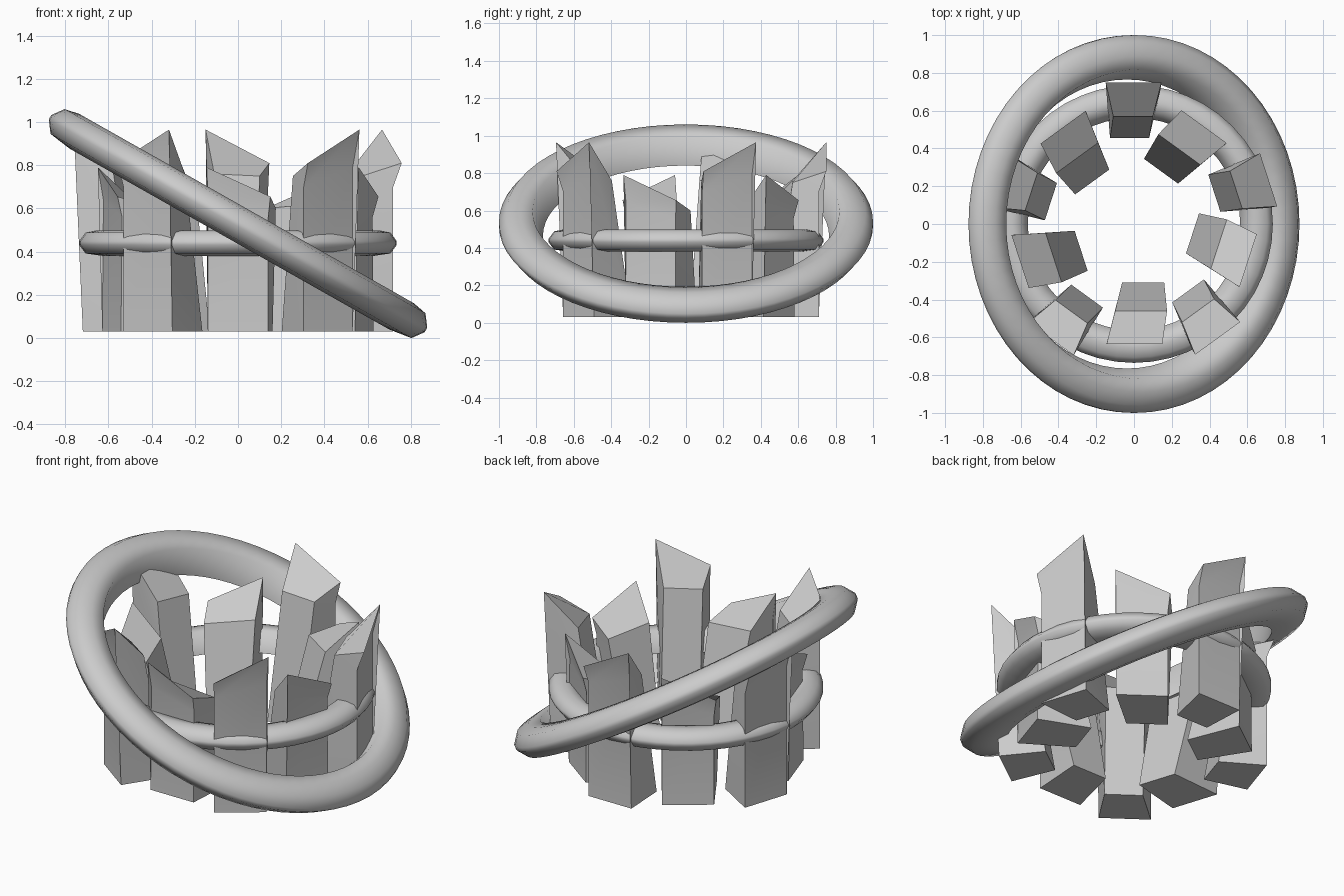
import bpy, bmesh, math
from mathutils import Vector

if "Cube" in bpy.data.objects:
    bpy.data.objects.remove(bpy.data.objects["Cube"])


def finish(obj, angle):
    bpy.ops.object.select_all(action='DESELECT')
    obj.select_set(True)
    bpy.context.view_layer.objects.active = obj
    bpy.ops.object.shade_smooth_by_angle(angle=math.radians(angle))


def new_object(name, bm):
    bmesh.ops.recalc_face_normals(bm, faces=bm.faces)
    mesh = bpy.data.meshes.new(name)
    bm.to_mesh(mesh)
    bm.free()
    obj = bpy.data.objects.new(name, mesh)
    bpy.context.collection.objects.link(obj)
    return obj


# Ring section (radius, height) for outer radius 1: the inner wall slopes inward going down
SECTION = [(1, .012), (.96, .066), (.89, .08), (.82, .076),
           (.765, -.076), (.85, -.082), (.96, -.066), (1, -.012)]


def ring(name, scale, z, tilt, segments):
    bm = bmesh.new()
    loops = []
    for i in range(segments):
        a = 2 * math.pi * i / segments
        loops.append([bm.verts.new((r * scale * math.cos(a), r * scale * math.sin(a), h * scale))
                      for r, h in SECTION])
    n = len(SECTION)
    for i in range(segments):
        p, q = loops[i], loops[(i + 1) % segments]
        for j in range(n):
            k = (j + 1) % n
            bm.faces.new((p[j], q[j], q[k], p[k]))
    obj = new_object(name, bm)
    obj.location.z = z
    obj.rotation_euler.y = tilt
    finish(obj, 75)


def shard(name, angle, points):
    # points are (radius, sideways, height), turned into place around z
    out = Vector((math.cos(angle), math.sin(angle), 0))
    side = Vector((-math.sin(angle), math.cos(angle), 0))
    bm = bmesh.new()
    v = [bm.verts.new(out * r + side * t + Vector((0, 0, z))) for r, t, z in points]
    for f in ((0, 1, 2, 3),              # base
              (0, 1, 5, 4),              # leaning inner face
              (3, 2, 7, 6), (6, 7, 9, 8),  # outer face and its flare
              (0, 3, 6, 8, 4), (1, 2, 7, 9, 5),  # sides
              (4, 5, 9, 8)):             # slanted top
        bm.faces.new([v[i] for i in f])
    bmesh.ops.triangulate(bm, faces=[f for f in bm.faces if len(f.verts) == 5])
    finish(new_object(name, bm), 20)


# Order: base (4), inner top (2), outer bend (2), outer tip (2)
TALL = [(.455, -.08, .03), (.455, .127, .03), (.71, .14, .03), (.71, -.14, .03),
        (.57, -.10, .75), (.57, .11, .76),
        (.71, -.14, .70), (.71, .14, .79),
        (.75, -.145, .81), (.75, .15, .965)]
SHORT = [(.31, -.063, .03), (.31, .16, .03), (.615, .14, .03), (.615, -.14, .03),
         (.46, -.10, .62), (.46, .175, .60),
         (.61, -.14, .64), (.61, .14, .56),
         (.635, -.145, .79), (.635, .15, .655)]

# Alternating tall and short shards in a circle
for i in range(5):
    a = math.radians(90 + 72 * i)
    shard(f"tall_shard_{i + 1}", a, TALL)
    shard(f"short_shard_{i + 1}", a + math.radians(36), SHORT)

# Level band and large tilted ring
ring("level_band", .735, .44, 0, 48)
ring("tilted_ring", 1, .53, math.radians(29.5), 64)
